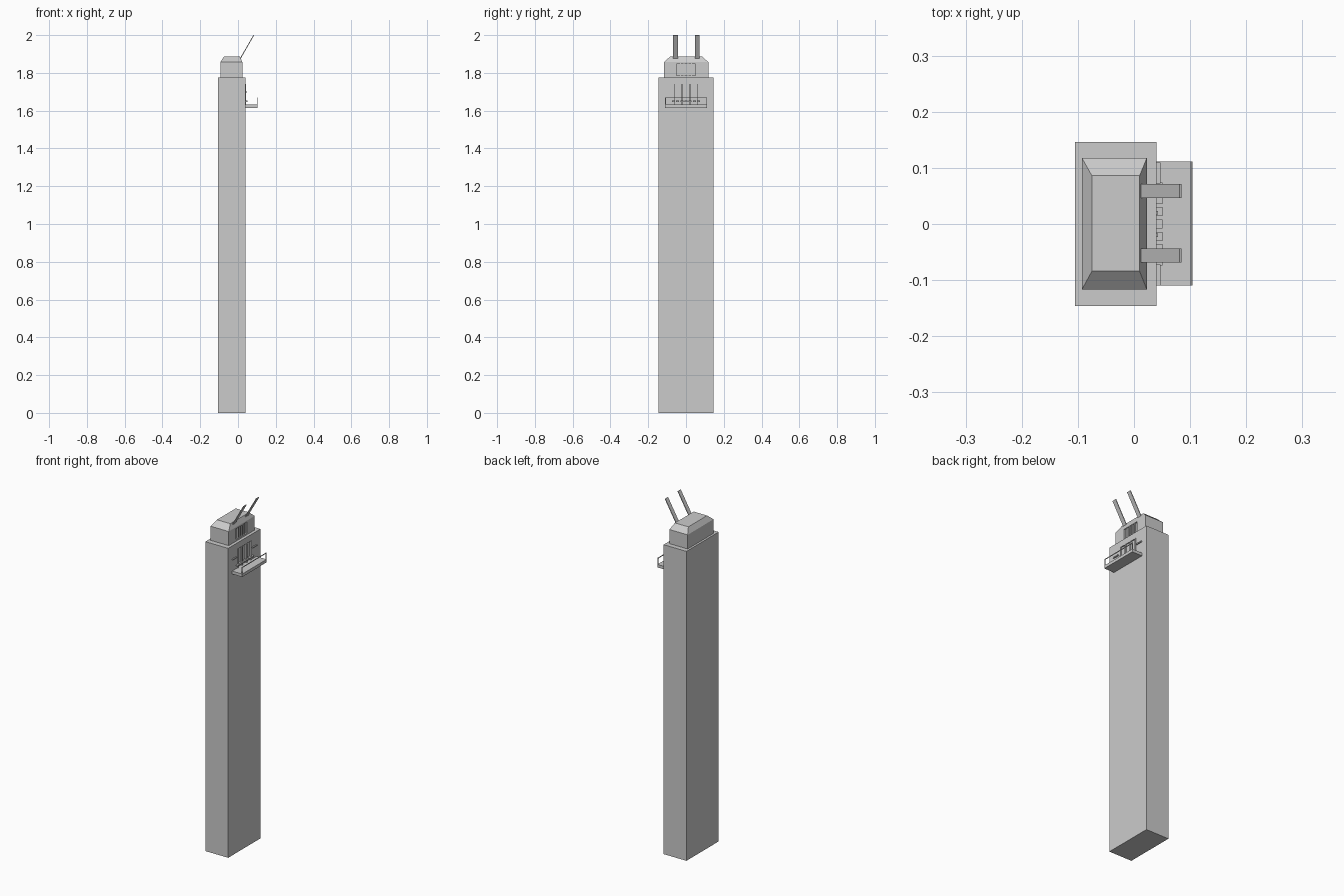
import bpy, bmesh, math
from mathutils import Vector

if "Cube" in bpy.data.objects:
    bpy.data.objects.remove(bpy.data.objects["Cube"])


def mesh_object(name, verts, faces):
    me = bpy.data.meshes.new(name)
    me.from_pydata(verts, [], faces)
    bm = bmesh.new()
    bm.from_mesh(me)
    bmesh.ops.recalc_face_normals(bm, faces=bm.faces)
    bm.to_mesh(me)
    bm.free()
    ob = bpy.data.objects.new(name, me)
    bpy.context.collection.objects.link(ob)
    return ob


QUADS = [(0, 1, 2, 3), (7, 6, 5, 4), (0, 4, 5, 1),
         (1, 5, 6, 2), (2, 6, 7, 3), (3, 7, 4, 0)]


def frustum(name, low, z0, high, z1):
    """Box between two rectangles given as (x0, x1, y0, y1)."""
    verts = []
    for (a, b, c, d), z in ((low, z0), (high, z1)):
        verts += [(a, c, z), (b, c, z), (b, d, z), (a, d, z)]
    return mesh_object(name, verts, QUADS)


def box(name, x0, x1, y0, y1, z0, z1):
    return frustum(name, (x0, x1, y0, y1), z0, (x0, x1, y0, y1), z1)


def recess(target, *dims):
    cutter = box(target.name + "_cutter", *dims)
    cutter.hide_render = True
    cutter.hide_set(True)
    mod = target.modifiers.new("recess", 'BOOLEAN')
    mod.operation = 'DIFFERENCE'
    mod.solver = 'EXACT'
    mod.object = cutter


# Main shaft
shaft = box("tower_shaft", -0.105, 0.04, -0.146, 0.146, 0, 1.776)

# Upper storey and sloped roof
upper = box("upper_storey", -0.093, 0.023, -0.117, 0.118, 1.776, 1.857)
frustum("sloped_roof", (-0.093, 0.023, -0.117, 0.118), 1.857,
        (-0.075, 0.01, -0.084, 0.086), 1.886)

# Upper window recess with vertical bars
recess(upper, 0.015, 0.05, -0.05, 0.05, 1.785, 1.848)
for i in range(4):
    y = -0.03 + i * 0.02
    box("upper_window_bar", 0.014, 0.022, y - 0.003, y + 0.003, 1.785, 1.848)

# Balcony slab with open railing
box("balcony_slab", 0.04, 0.104, -0.11, 0.111, 1.615, 1.632)
box("balcony_rail", 0.100, 0.103, -0.11, 0.111, 1.666, 1.67)
for y in (-0.11, 0.108):
    box("rail_post", 0.100, 0.103, y, y + 0.003, 1.632, 1.67)

# Balcony doorway with door bars
recess(shaft, 0.034, 0.06, -0.06, 0.06, 1.632, 1.74)
for y in (-0.06, -0.02, 0.02, 0.06):
    box("door_bar", 0.033, 0.043, y - 0.003, y + 0.003, 1.632, 1.74)

# Ledges beside the doorway and the row of small trim blocks
for y0, y1 in ((-0.11, -0.072), (0.072, 0.11)):
    box("side_ledge", 0.04, 0.047, y0, y1, 1.696, 1.702)
for i in range(7):
    y = -0.066 + i * 0.022
    box("trim_block", 0.034, 0.051, y - 0.008, y + 0.008, 1.647, 1.654)

# Two leaning flat masts on the roof edge
base, tip = Vector((0.01, 0, 1.872)), Vector((0.083, 0, 1.999))
lean = (tip - base).normalized()
side = Vector((lean.z, 0, -lean.x)) * 0.0022
for yc in (-0.056, 0.059):
    verts = []
    for p in (base, tip):
        for s, w in ((-1, -1), (1, -1), (1, 1), (-1, 1)):
            verts.append(p + side * s + Vector((0, yc + w * 0.0125, 0)))
    mesh_object("leaning_mast", verts, QUADS)
